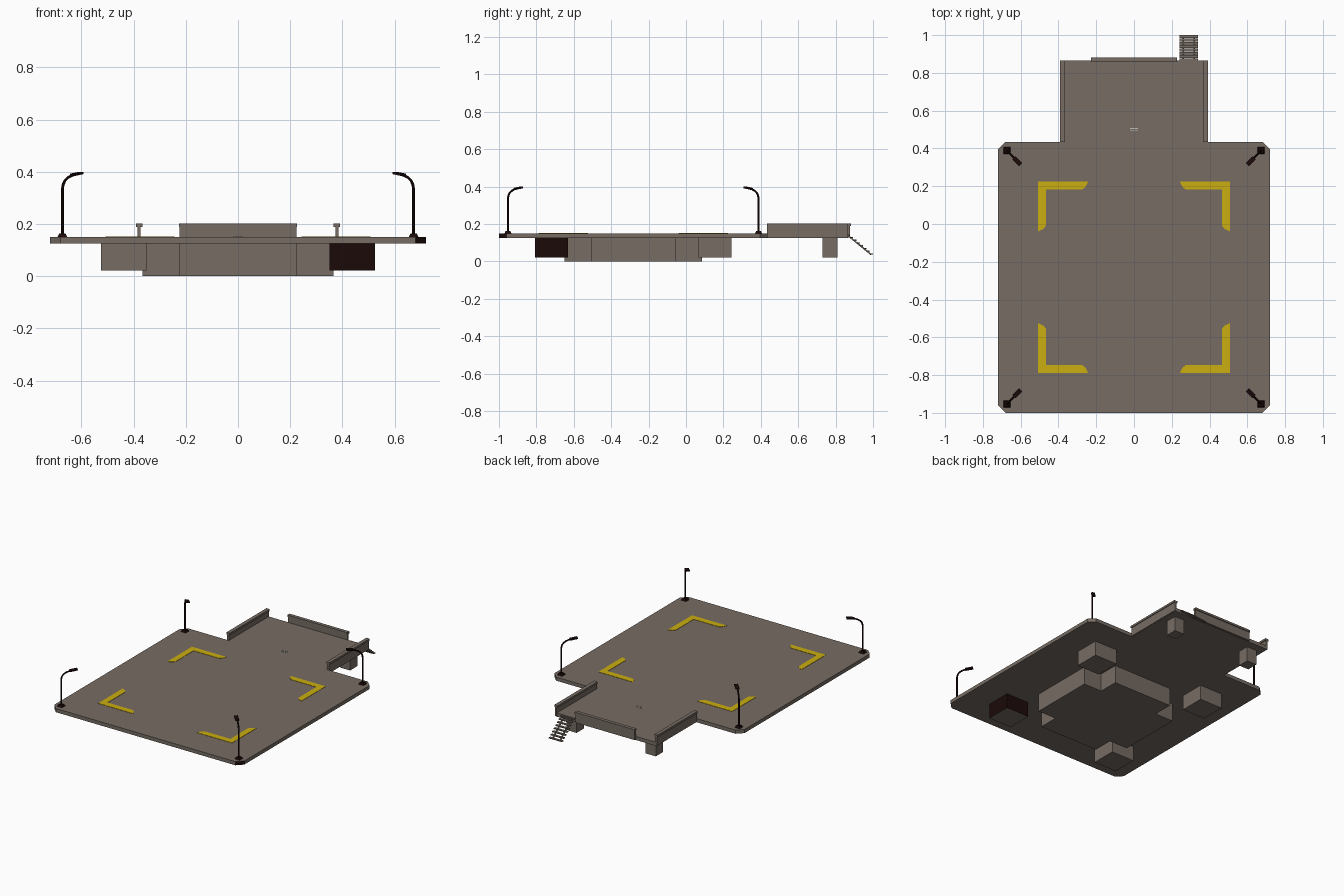
import bpy, bmesh, math
from mathutils import Vector, Matrix

if "Cube" in bpy.data.objects:
    bpy.data.objects.remove(bpy.data.objects["Cube"])

CY = -0.282  # centre of the main deck in y


def material(name, rgb):
    m = bpy.data.materials.new(name)
    m.diffuse_color = (*rgb, 1)
    m.use_nodes = True
    m.node_tree.nodes["Principled BSDF"].inputs["Base Color"].default_value = m.diffuse_color
    return m


GREY = material("warm grey metal", (0.18, 0.15, 0.125))
DARK = material("dark brown metal", (0.012, 0.003, 0.003))
YELLOW = material("yellow paint", (0.60, 0.42, 0.005))
PALE = material("pale paint", (0.55, 0.52, 0.48))


def finish(name, bm, *mats):
    bmesh.ops.recalc_face_normals(bm, faces=bm.faces)
    me = bpy.data.meshes.new(name)
    bm.to_mesh(me)
    bm.free()
    for m in mats:
        me.materials.append(m)
    ob = bpy.data.objects.new(name, me)
    bpy.context.collection.objects.link(ob)
    return ob


def add_box(bm, x0, x1, y0, y1, z0, z1):
    mat = Matrix.Translation(((x0 + x1) / 2, (y0 + y1) / 2, (z0 + z1) / 2)) \
        @ Matrix.Diagonal((abs(x1 - x0), abs(y1 - y0), abs(z1 - z0), 1))
    return bmesh.ops.create_cube(bm, size=1, matrix=mat)["verts"]


def box(name, mat, *dims):
    bm = bmesh.new()
    add_box(bm, *dims)
    return finish(name, bm, mat)


def prism(name, pts, z0, z1, *mats):
    bm = bmesh.new()
    f = bm.faces.new([bm.verts.new((x, y, z0)) for x, y in pts])
    ext = bmesh.ops.extrude_face_region(bm, geom=[f])["geom"]
    bmesh.ops.translate(bm, vec=(0, 0, z1 - z0),
                        verts=[v for v in ext if isinstance(v, bmesh.types.BMVert)])
    return finish(name, bm, *mats)


# deck: main slab with cut corners and a rear extension
half = [(0, -1), (0.68, -1), (0.72, -0.96), (0.72, 0.395), (0.68, 0.435),
        (0.38, 0.435), (0.38, 0.865), (0, 0.865)]
outline = half[1:-1] + [(-x, y) for x, y in reversed(half[1:-1])]
deck = prism("deck", outline, 0.125, 0.15, GREY, DARK)
for p in deck.data.polygons:  # the front right cut corner is dark
    if p.normal.x > 0.5 and p.normal.y < -0.5:
        p.material_index = 1

# central foundation with notched corners
a, b = 0.367, 0.227
quarter = [(a, -b), (a, b), (b, b)]
plan = []
for k in range(4):
    c, s = round(math.cos(k * math.pi / 2)), round(math.sin(k * math.pi / 2))
    plan += [(c * x - s * y, CY + s * x + c * y) for x, y in quarter]
prism("foundation", plan, 0, 0.125, GREY)

# corner footings, the front right one has dark sides
for sx, side in ((-1, "left"), (1, "right")):
    for sy, end in ((-1, "front"), (1, "rear")):
        bm = bmesh.new()
        add_box(bm, sx * 0.35, sx * 0.525, CY + sy * 0.35, CY + sy * 0.525, 0.022, 0.125)
        ob = finish(f"footing_{end}_{side}", bm, GREY, DARK)
        if sx > 0 and sy < 0:
            for p in ob.data.polygons:
                p.material_index = int(abs(p.normal.z) < 0.5)
    box(f"rear_leg_{side}", GREY, sx * 0.262, sx * 0.338, 0.73, 0.81, 0.022, 0.125)

# yellow corner markings
o, i, tip = 0.507, 0.465, 0.243
ell = [(o, o), (tip, o), (tip + 0.012, o - 0.026), (tip + 0.03, i), (i, i),
       (i, tip + 0.03), (o - 0.026, tip + 0.012), (o, tip)]
for sx in (-1, 1):
    for sy in (-1, 1):
        prism("corner_marking", [(sx * x, CY + sy * y) for x, y in ell], 0.149, 0.152, YELLOW)

# small pale strips on the extension
for y in (0.494, 0.506):
    box("pale_strip", PALE, -0.02, 0.02, y - 0.002, y + 0.002, 0.149, 0.152)

# capped parapets around the extension
for sx, side in ((-1, "left"), (1, "right")):
    bm = bmesh.new()
    add_box(bm, sx * 0.373, sx * 0.386, 0.433, 0.866, 0.128, 0.189)
    add_box(bm, sx * 0.366, sx * 0.391, 0.433, 0.866, 0.188, 0.202)
    finish(f"parapet_{side}", bm, GREY)
bm = bmesh.new()
add_box(bm, -0.225, 0.225, 0.863, 0.876, 0.128, 0.189)
add_box(bm, -0.227, 0.227, 0.858, 0.882, 0.188, 0.202)
finish("parapet_rear", bm, GREY)

# open stairs with two stringers
top, low, steps = Vector((0, 0.868, 0.142)), Vector((0, 0.992, 0.040)), 8
bm = bmesh.new()
for k in range(steps):
    p = top.lerp(low, k / (steps - 1))
    add_box(bm, 0.24, 0.34, p.y - 0.008, p.y + 0.008, p.z - 0.003, p.z + 0.003)
d = low - top
rot = Matrix.Rotation(math.atan2(d.z, d.y), 4, 'X')
for x in (0.262, 0.318):
    vs = add_box(bm, -0.004, 0.004, -d.length / 2, d.length / 2, -0.008, 0.0)
    mid = (top + low) / 2
    bmesh.ops.transform(bm, verts=vs, matrix=Matrix.Translation((x, mid.y, mid.z)) @ rot)
finish("stairs", bm, GREY)


def sweep(bm, path, radius, sides=8):
    """Tube along a path lying in the local xz plane."""
    rings = []
    for n, p in enumerate(path):
        t = (path[min(n + 1, len(path) - 1)] - path[max(n - 1, 0)]).normalized()
        side = Vector((0, 1, 0))
        up = side.cross(t)
        rings.append([bm.verts.new(p + radius * (math.cos(q) * side + math.sin(q) * up))
                      for q in (2 * math.pi * k / sides for k in range(sides))])
    for r, s in zip(rings, rings[1:]):
        for k in range(sides):
            bm.faces.new((r[k], r[(k + 1) % sides], s[(k + 1) % sides], s[k]))
    bm.faces.new(rings[0])
    bm.faces.new(rings[-1])


# corner lamps whose arms lean towards the deck centre
arm = [(0, 0.15), (0, 0.335), (0.004, 0.352), (0.014, 0.367), (0.03, 0.378),
       (0.05, 0.386), (0.075, 0.391)]
for sx in (-1, 1):
    for sy in (-1, 1):
        bm = bmesh.new()
        sweep(bm, [Vector((x, 0, z)) for x, z in arm], 0.0055)
        # lamp head, tilted along the arm
        vs = add_box(bm, -0.022, 0.028, -0.012, 0.012, -0.004, 0.005)
        bmesh.ops.transform(bm, verts=vs, matrix=Matrix.Translation((0.075, 0, 0.391))
                            @ Matrix.Rotation(-0.15, 4, 'Y'))
        ang = math.atan2(-sy, -sx)
        bmesh.ops.rotate(bm, verts=bm.verts, matrix=Matrix.Rotation(ang, 3, 'Z'))
        # tapered square base
        base = add_box(bm, -0.019, 0.019, -0.019, 0.019, 0.149, 0.163)
        for v in base:
            if v.co.z > 0.155:
                v.co.x *= 0.65
                v.co.y *= 0.65
        bmesh.ops.translate(bm, verts=bm.verts, vec=(sx * 0.673, CY + sy * 0.67, 0))
        finish("corner_lamp", bm, DARK)
